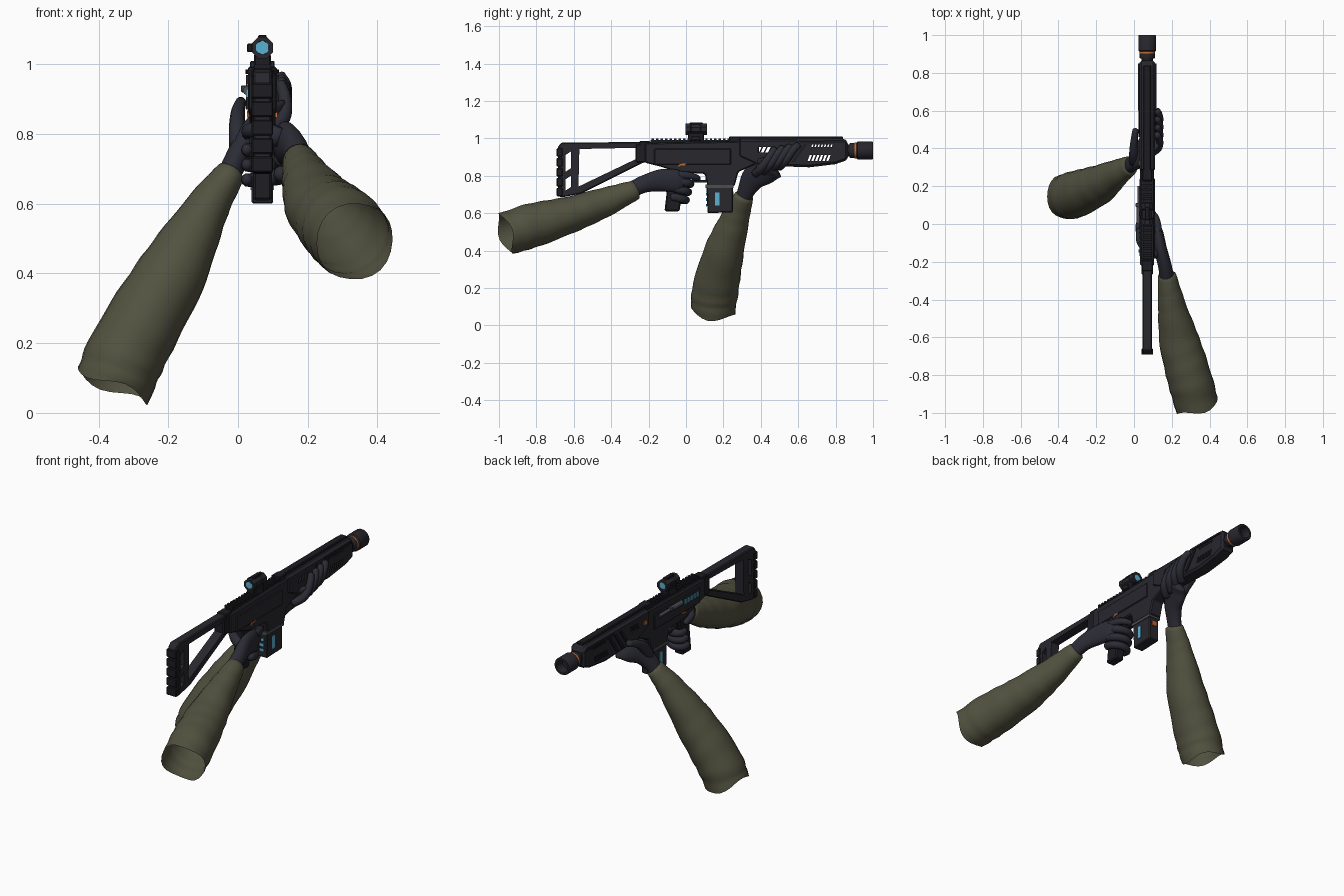
import bpy, bmesh, math
from mathutils import Vector

cube = bpy.data.objects.get("Cube")
if cube:
    bpy.data.objects.remove(cube)

CX = 0.07  # centre plane of the weapon


def material(name, color):
    m = bpy.data.materials.new(name)
    m.use_nodes = True
    m.diffuse_color = (*color, 1)
    bsdf = next(n for n in m.node_tree.nodes if n.type == 'BSDF_PRINCIPLED')
    bsdf.inputs["Base Color"].default_value = (*color, 1)
    bsdf.inputs["Roughness"].default_value = 0.8
    return m


metal = material("dark gunmetal", (0.02, 0.02, 0.027))
black = material("matte black", (0.012, 0.012, 0.016))
grey = material("steel grey", (0.07, 0.075, 0.085))
glove = material("glove navy", (0.025, 0.025, 0.036))
olive = material("olive cloth", (0.085, 0.085, 0.052))
cyan = material("cyan glow", (0.1, 0.45, 0.65))
orange = material("orange mark", (0.55, 0.14, 0.03))


def finish(name, bm, mat, smooth=False):
    bmesh.ops.recalc_face_normals(bm, faces=bm.faces)
    me = bpy.data.meshes.new(name)
    bm.to_mesh(me)
    bm.free()
    me.materials.append(mat)
    ob = bpy.data.objects.new(name, me)
    bpy.context.collection.objects.link(ob)
    if smooth:
        for p in me.polygons:
            p.use_smooth = True
    return ob


def add_prism(bm, pts, half, cx=CX):
    """Side profile of (y, z) points extruded across x."""
    a = [bm.verts.new((cx - half, y, z)) for y, z in pts]
    b = [bm.verts.new((cx + half, y, z)) for y, z in pts]
    bm.faces.new(a)
    bm.faces.new(b[::-1])
    for i in range(len(pts)):
        j = (i + 1) % len(pts)
        bm.faces.new((a[i], a[j], b[j], b[i]))


def plate(name, pts, half, mat, bevel=0.0, holes=(), cx=CX):
    bm = bmesh.new()
    add_prism(bm, pts, half, cx)
    ob = finish(name, bm, mat)
    if bevel:
        mod = ob.modifiers.new("bevel", 'BEVEL')
        mod.width = bevel
        mod.segments = 1
    if holes:
        hb = bmesh.new()
        for h in holes:
            add_prism(hb, h, half + 0.1, cx)
        cutter = finish(name + "_cutter", hb, mat)
        cutter.hide_render = True
        mod = ob.modifiers.new("holes", 'BOOLEAN')
        mod.operation = 'DIFFERENCE'
        mod.object = cutter
        bpy.context.view_layer.objects.active = ob
        for m in list(ob.modifiers):
            bpy.ops.object.modifier_apply(modifier=m.name)
        bpy.data.objects.remove(cutter)
    return ob


def rect(y0, y1, z0, z1, slant=0.0):
    return [(y0, z0), (y1, z0), (y1 + slant, z1), (y0 + slant, z1)]


def tube(name, x, z, stations, mat, sides=20, smooth=True):
    """Turned part along y; stations are (y, radius)."""
    bm = bmesh.new()
    rings = [[bm.verts.new((x + r * math.cos(2 * math.pi * (k + .5) / sides), y,
                            z + r * math.sin(2 * math.pi * (k + .5) / sides)))
              for k in range(sides)] for y, r in stations]
    for a, b in zip(rings, rings[1:]):
        for k in range(sides):
            bm.faces.new((a[k], a[(k + 1) % sides], b[(k + 1) % sides], b[k]))
    bm.faces.new(rings[0])
    bm.faces.new(rings[-1])
    ob = finish(name, bm, mat)
    if smooth:
        bpy.ops.object.select_all(action='DESELECT')
        ob.select_set(True)
        bpy.context.view_layer.objects.active = ob
        bpy.ops.object.shade_smooth_by_angle(angle=0.6)
    return ob


def limb(name, keys, mat, ref, sides=20, steps=6, folds=0.0, open_end=False):
    """Smooth loft through (centre, thickness, width) keys; width runs along ref."""
    vals = [Vector((*c, rx, ry)) for c, rx, ry in keys]
    ext = [2 * vals[0] - vals[1]] + vals + [2 * vals[-1] - vals[-2]]
    path = []
    for i in range(1, len(ext) - 2):
        p0, p1, p2, p3 = ext[i - 1:i + 3]
        for s in range(steps):
            t = s / steps
            path.append(0.5 * (2 * p1 + (p2 - p0) * t + (2 * p0 - 5 * p1 + 4 * p2 - p3) * t * t
                               + (3 * p1 - p0 - 3 * p2 + p3) * t ** 3))
    path.append(vals[-1])
    bm, rings, ref = bmesh.new(), [], Vector(ref)
    for i, p in enumerate(path):
        c = Vector(p[:3])
        t = (Vector(path[min(i + 1, len(path) - 1)][:3]) - Vector(path[max(i - 1, 0)][:3])).normalized()
        u = t.cross(ref).normalized()
        v = u.cross(t)
        ring = []
        for k in range(sides):
            a = 2 * math.pi * k / sides
            f = 1 + folds * math.sin(i * 1.3 + 1.5 * math.sin(a + i * 0.4))
            rag = t * 0.012 * math.sin(3 * a + 1) if open_end and i == 0 else Vector()
            ring.append(bm.verts.new(c + f * (u * p[3] * math.cos(a) + v * p[4] * math.sin(a)) + rag))
        rings.append(ring)
    for a, b in zip(rings, rings[1:]):
        for k in range(sides):
            bm.faces.new((a[k], a[(k + 1) % sides], b[(k + 1) % sides], b[k]))
    # rounded tips
    for ring, q, way in ((rings[0], path[0], path[0] - path[1]), (rings[-1], path[-1], path[-1] - path[-2])):
        if open_end and ring is rings[0]:
            continue
        tip = bm.verts.new(Vector(q[:3]) + Vector(way[:3]).normalized() * min(q[3], q[4]) * 0.6)
        for k in range(sides):
            bm.faces.new((ring[k], ring[(k + 1) % sides], tip))
    return finish(name, bm, mat, smooth=True)


# Receiver, magazine and grip
plate("receiver", [(-.22, .975), (.30, .985), (.39, .97), (.39, .87), (.28, .82), (.26, .745), (.115, .745),
                   (.1, .81), (-.05, .82), (-.14, .85), (-.22, .87)], .037, metal, .006)
plate("receiver_side_panel", rect(-.17, .24, .86, .945), .042, metal, .004)
plate("rear_cap", rect(-.27, -.2, .87, .97), .03, black, .006)
plate("magazine_collar", rect(.105, .255, .735, .752), .036, grey)
plate("magazine", [(.115, .6), (.25, .605), (.25, .74), (.11, .74)], .031, metal, .005)
plate("magazine_window", rect(.155, .178, .64, .71), .0335, cyan)
for i in range(3):
    plate("magazine_dot", rect(.108, .112, .635 + .03 * i, .65 + .03 * i), .012, cyan)
plate("magazine_mark", rect(.249, .253, .69, .715), .014, orange)
plate("grip", [(-.095, .84), (.0, .83), (-.015, .74), (-.035, .61), (-.115, .61), (-.1, .74)], .027, black, .007)
plate("trigger_guard", rect(-.01, .115, .765, .83), .012, black, 0,
      [rect(.002, .105, .777, .816)])
plate("trigger", rect(.035, .048, .78, .825, -.01), .006, grey)

# Top rail with teeth
plate("top_rail", rect(-.19, .27, .97, .99), .022, black)
for i in range(19):
    plate("rail_tooth", rect(-.185 + .024 * i, -.172 + .024 * i, .985, 1.0), .024, black)

# Skeleton stock and ridged butt plate
plate("stock_frame", [(-.685, .955), (-.665, .978), (-.2, .98), (-.2, .88), (-.24, .865), (-.56, .705), (-.66, .685),
                      (-.685, .69)], .026, metal, .005,
      [[(-.57, .943), (-.235, .95), (-.235, .905), (-.575, .742)],
       [(-.645, .82), (-.615, .84), (-.615, .93), (-.645, .91)],
       [(-.645, .72), (-.615, .74), (-.615, .80), (-.645, .78)]])
for i in range(5):
    plate("butt_ridge", rect(-.692, -.66, .69 + .053 * i, .735 + .053 * i), .031, black, .004)
plate("stock_hinge", rect(-.25, -.19, .945, .985), .03, black, .005)

# Vented handguard
slots = [rect(.65 + .02 * i, .662 + .02 * i, .88, .912, .012) for i in range(6)]
slots += [rect(.67 + .017 * i, .678 + .017 * i, .955, .967, .004) for i in range(7)]
slots += [rect(.375 + .024 * i, .391 + .024 * i, .925, .955, .015) for i in range(3)]
plate("handguard", [(.28, .995), (.84, 1.0), (.865, .985), (.865, .885), (.8, .862), (.66, .845), (.38, .855),
                    (.28, .9)], .042, metal, .012, slots)
for s in (-1, 1):
    plate("handguard_rib", [(.6, .985), (.83, .985), (.85, .975), (.62, .972)], .004, black, 0, (), CX + s * .044)
    for i in range(3):
        plate("handguard_strake", rect(.46 + .05 * i, .48 + .05 * i, .87, .97, .07), .004, black, 0, (), CX + s * .043)
for x in (-.017, 0, .017):
    plate("top_slit", rect(.65, .78, .999, 1.002), .004, black, 0, (), CX + x)
plate("top_cover", rect(.24, .84, .99, 1.01), .02, black, .004)
plate("rear_sight", rect(.23, .29, .98, 1.01), .026, black, .004)

# Barrel and muzzle
tube("barrel", CX, .935, [(.85, .032), (.92, .032)], black)
tube("muzzle_ring", CX, .935, [(.902, .042), (.912, .042)], orange)
tube("muzzle_rear", CX, .935, [(.875, .038), (.88, .041), (.902, .041)], metal)
tube("muzzle", CX, .935, [(.912, .041), (.918, .048), (.995, .048), (1.0, .045), (1.0, .034), (.95, .032)], metal)

# Optic
plate("optic_mount", rect(.01, .095, .985, 1.03), .024, black, .004)
plate("optic_clamp", rect(.03, .075, .99, 1.01), .035, metal, .003)
tube("optic_body", CX, 1.048, [(.006, .017), (-.003, .02), (-.003, .033), (.025, .033), (.03, .028), (.075, .028),
                               (.08, .033), (.112, .033), (.112, .02), (.104, .017)], metal, 8, False)
for y in (-.001, .108):
    tube("optic_lens", CX, 1.048, [(y - .002, .021), (y + .002, .021)], cyan, 6, False)
plate("optic_top", rect(.02, .09, 1.07, 1.085), .012, black, .003)
plate("optic_knob", rect(.04, .065, 1.035, 1.06), .008, black, .003, (), .034)

# Bolt and painted marks on the sides
tube("bolt", .028, .925, [(.0, .014), (.1, .014), (.105, .01), (.2, .01)], grey, 12)
plate("bolt_handle", rect(.09, .11, .92, .94), .012, grey, .003, (), .02)
for i in range(5):
    plate("status_light", rect(-.15 + .027 * i, -.134 + .027 * i, .905, .93), .003, cyan, 0, (), .0265)
for s in (-1, 1):
    plate("selector_mark", [(-.045, .848), (-.035, .862), (.0, .867), (-.005, .856), (-.03, .854)], .003, orange,
          0, (), CX + s * .041)
plate("port_mark", rect(.31, .335, .925, .945), .003, orange, 0, (), .0275)

# Rear arm and hand
limb("rear_sleeve", [((.335, -.965, .49), .115, .115), ((.295, -.82, .535), .118, .118), ((.24, -.62, .592), .106, .098),
                     ((.2, -.43, .66), .074, .078), ((.175, -.27, .725), .048, .052)], olive, (0, 0, 1), 24, 8, .016, True)
limb("rear_palm", [((.177, -.30, .72), .038, .042), ((.163, -.22, .757), .036, .047), ((.14, -.13, .775), .034, .06),
                   ((.128, -.05, .772), .028, .06), ((.12, -.015, .765), .02, .045)], glove, (0, 0, 1))
for i in range(3):
    y, z = -.012 * i, .762 - .043 * i
    limb("rear_finger", [((.125, -.05 + y, z + .012), .022, .022), ((.118, .002 + y, z), .022, .022),
                         ((.07, .025 + y, z - .006), .02, .021), ((.03, .005 + y, z - .008), .018, .02),
                         ((.025, -.03 + y, z - .006), .015, .017)], glove, (0, 0, 1), 10, 4)
limb("rear_index", [((.13, -.04, .805), .02, .022), ((.12, .02, .80), .018, .02), ((.1, .055, .79), .016, .017),
                    ((.075, .065, .785), .014, .015)], glove, (0, 0, 1), 10, 4)
limb("rear_thumb", [((.12, -.16, .79), .026, .03), ((.07, -.135, .81), .024, .026), ((.03, -.09, .81), .018, .02),
                    ((.025, -.03, .80), .014, .016)], glove, (0, 0, 1), 10, 4)

# Front arm and hand
limb("front_sleeve", [((-.36, .145, .075), .112, .118), ((-.31, .157, .19), .114, .124), ((-.19, .205, .40), .1, .106),
                      ((-.09, .268, .585), .064, .074), ((-.02, .31, .69), .042, .052)], olive, (0, 1, 0), 24, 8, .016, True)
limb("front_palm", [((-.03, .305, .675), .032, .042), ((-.005, .325, .725), .034, .048), ((.03, .36, .785), .035, .066),
                    ((.065, .415, .825), .031, .08), ((.105, .46, .845), .022, .075)], glove, (0, 1, -.5))
for i in range(4):
    y, z = .37 + .042 * i, .81 + .012 * i
    limb("front_finger", [((.085, y, z), .022, .023), ((.128, y + .035, z + .035), .022, .023),
                          ((.135, y + .075, z + .09), .019, .021), ((.122, y + .105, .945 + .007 * i), .016, .018)],
         glove, (0, 1, -.5), 10, 4)
limb("front_thumb", [((.0, .33, .765), .026, .032), ((-.002, .37, .82), .024, .03), ((.0, .43, .865), .02, .022),
                     ((.008, .50, .89), .016, .018)], glove, (0, 1, -.5), 10, 4)
